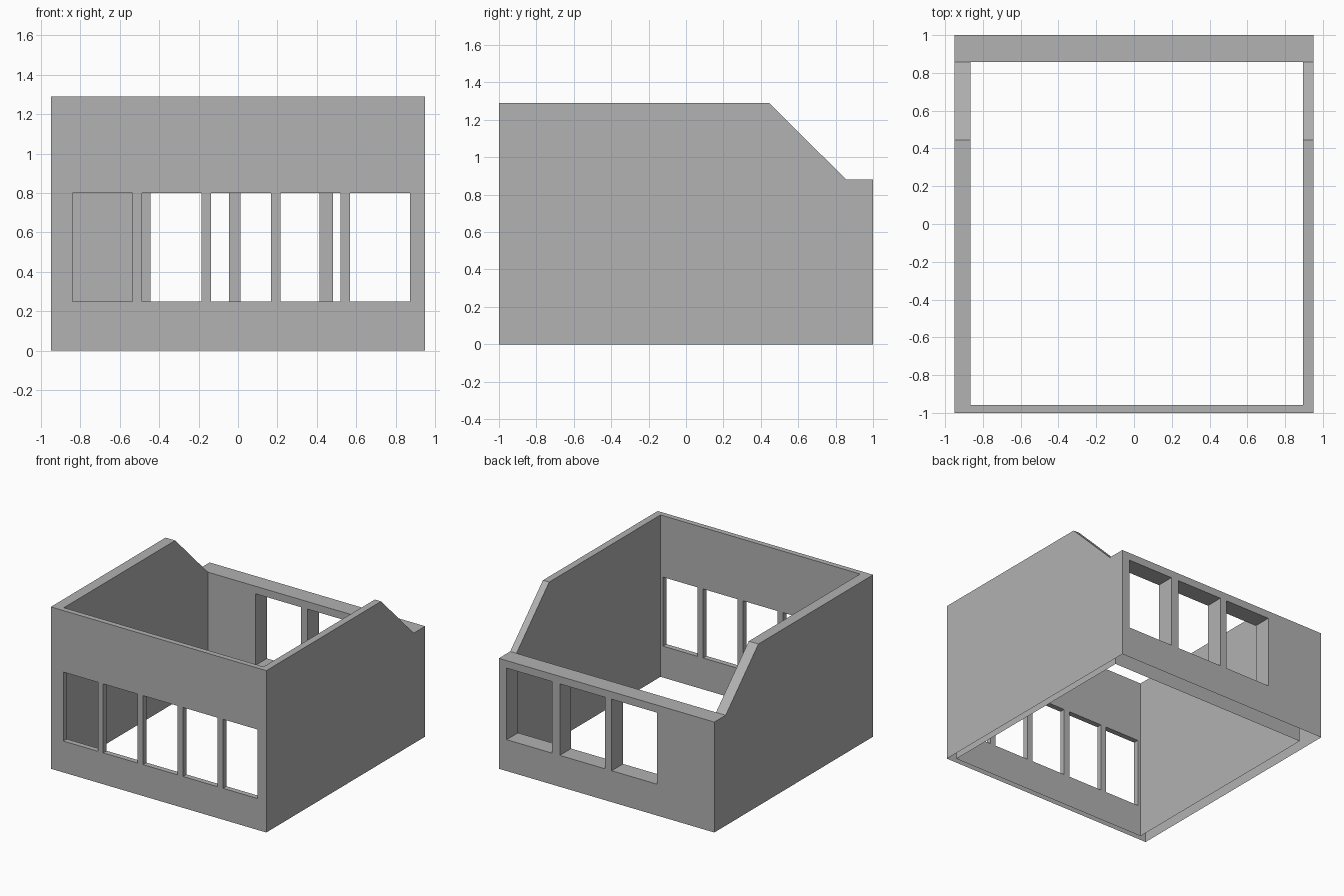
import bpy, bmesh

if "Cube" in bpy.data.objects:
    bpy.data.objects.remove(bpy.data.objects["Cube"])

HALF_W, TOP, LOW = 0.95, 1.29, 0.88
SILL = 0.25


def new_object(name, bm):
    bmesh.ops.recalc_face_normals(bm, faces=bm.faces)
    mesh = bpy.data.meshes.new(name)
    bm.to_mesh(mesh)
    bm.free()
    obj = bpy.data.objects.new(name, mesh)
    bpy.context.collection.objects.link(obj)
    return obj


def add_box(bm, x0, x1, y0, y1, z0, z1):
    verts = bmesh.ops.create_cube(bm, size=1)["verts"]
    for v in verts:
        v.co = (x1 if v.co.x > 0 else x0,
                y1 if v.co.y > 0 else y0,
                z1 if v.co.z > 0 else z0)


def cut(target, name, boxes):
    bm = bmesh.new()
    for b in boxes:
        add_box(bm, *b)
    cutter = new_object(name, bm)
    cutter.hide_render = True
    mod = target.modifiers.new(name, 'BOOLEAN')
    mod.operation = 'DIFFERENCE'
    mod.solver = 'EXACT'
    mod.object = cutter
    bpy.context.view_layer.objects.active = target
    bpy.ops.object.modifier_apply(modifier=mod.name)
    bpy.data.objects.remove(cutter)


# Outer shell: side profile extruded across the width
profile = [(-1, 0), (1, 0), (1, LOW), (0.857, LOW), (0.445, TOP), (-1, TOP)]
bm = bmesh.new()
face = bm.faces.new([bm.verts.new((-HALF_W, y, z)) for y, z in profile])
ext = bmesh.ops.extrude_face_region(bm, geom=[face])["geom"]
bmesh.ops.translate(bm, vec=(2 * HALF_W, 0, 0),
                    verts=[g for g in ext if isinstance(g, bmesh.types.BMVert)])
walls = new_object("building_walls", bm)

# Open interior
cut(walls, "room_cutter", [(-0.865, 0.895, -0.957, 0.857, -0.5, 2)])

# Five front windows and three back windows
windows = [(-0.84 + i * 0.352, -0.536 + i * 0.352, -1.1, -0.8, SILL, 0.80)
           for i in range(5)]
windows += [(x0, x1, 0.7, 1.1, SILL, 0.82)
            for x0, x1 in [(-0.445, -0.045), (0.013, 0.413), (0.481, 0.881)]]
cut(walls, "window_cutter", windows)

# Underside of the walls is left open
bm = bmesh.new()
bm.from_mesh(walls.data)
under = [f for f in bm.faces if all(abs(v.co.z) < 1e-4 for v in f.verts)]
bmesh.ops.delete(bm, geom=under, context='FACES')
bm.to_mesh(walls.data)
bm.free()

# Dark grey wall finish
finish = bpy.data.materials.new("dark_grey")
finish.diffuse_color = (0.445, 0.445, 0.445, 1)
finish.use_nodes = True
finish.node_tree.nodes["Principled BSDF"].inputs["Base Color"].default_value = finish.diffuse_color
walls.data.materials.clear()
walls.data.materials.append(finish)
